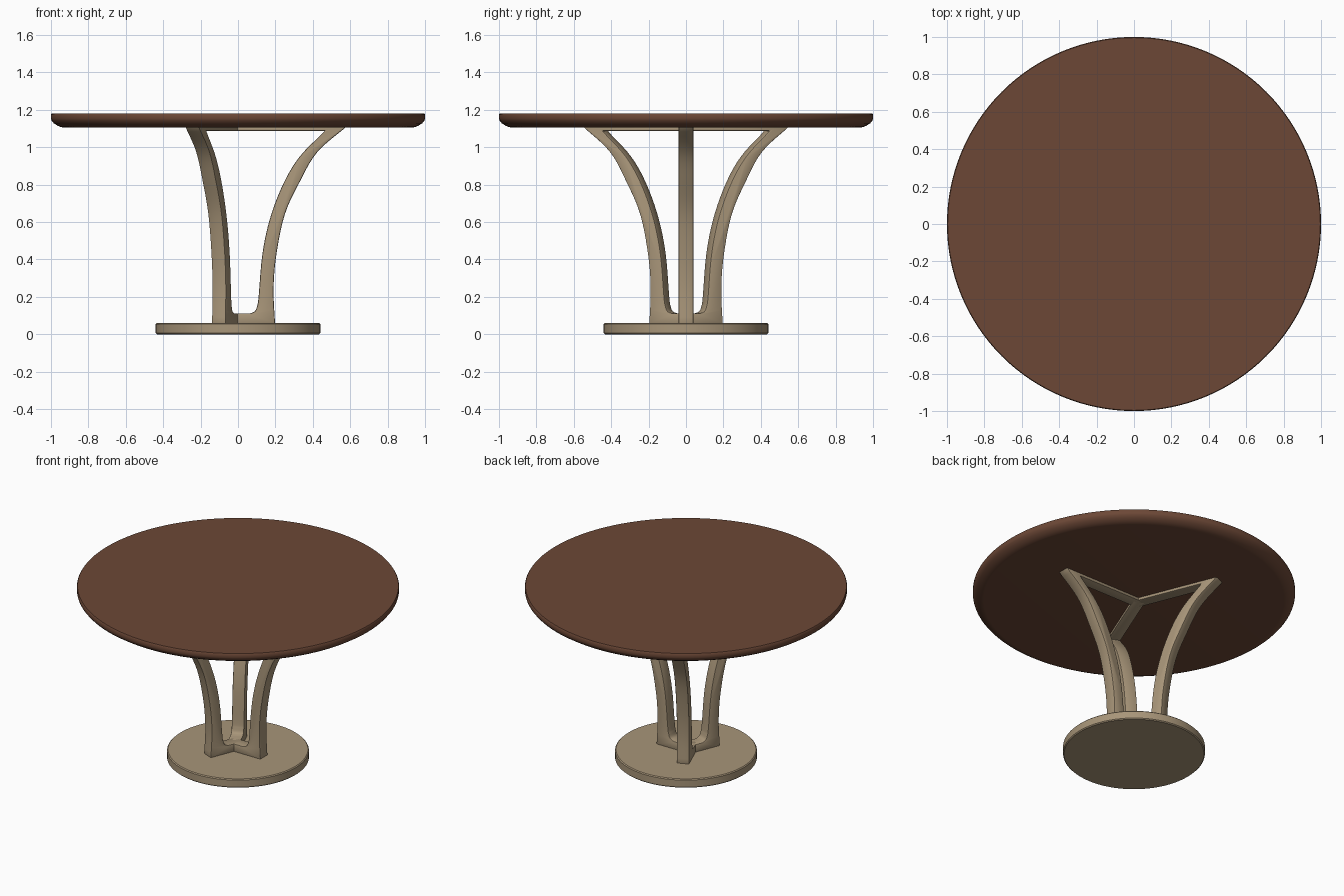
import bpy, bmesh, math
from mathutils import Matrix, Vector

if "Cube" in bpy.data.objects:
    bpy.data.objects.remove(bpy.data.objects["Cube"], do_unlink=True)


def material(name, rgb):
    m = bpy.data.materials.new(name)
    m.use_nodes = True
    m.diffuse_color = (*rgb, 1)
    bsdf = m.node_tree.nodes["Principled BSDF"]
    bsdf.inputs["Base Color"].default_value = (*rgb, 1)
    bsdf.inputs["Roughness"].default_value = 0.6
    return m


walnut = material("walnut_brown", (0.15, 0.064, 0.037))
beige = material("warm_beige", (0.39, 0.30, 0.19))


def finish(bm, name, mat, bevel=0):
    bmesh.ops.recalc_face_normals(bm, faces=bm.faces)
    mesh = bpy.data.meshes.new(name)
    bm.to_mesh(mesh)
    bm.free()
    mesh.materials.append(mat)
    obj = bpy.data.objects.new(name, mesh)
    bpy.context.collection.objects.link(obj)
    bpy.ops.object.select_all(action="DESELECT")
    obj.select_set(True)
    bpy.context.view_layer.objects.active = obj
    if bevel:
        mod = obj.modifiers.new("soft_edges", "BEVEL")
        mod.width, mod.segments = bevel, 2
        mod.limit_method, mod.angle_limit = "ANGLE", math.radians(40)
        bpy.ops.object.modifier_apply(modifier=mod.name)
    bpy.ops.object.shade_smooth_by_angle(angle=math.radians(35))
    return obj


def lathe(name, profile, mat, sides=128):
    """Spin an (r, z) profile into a solid disc."""
    bm = bmesh.new()
    rings = [[bm.verts.new((r * math.cos(a), r * math.sin(a), z))
              for a in (math.tau * i / sides for i in range(sides))]
             for r, z in profile]
    for low, high in zip(rings, rings[1:]):
        for i in range(sides):
            j = (i + 1) % sides
            bm.faces.new((low[i], low[j], high[j], high[i]))
    bm.faces.new(rings[0])
    bm.faces.new(rings[-1])
    return finish(bm, name, mat)


def smooth_path(points, steps=5):
    """Sample a smooth curve through the points."""
    p = [Vector(q) for q in points]
    p = [2 * p[0] - p[1]] + p + [2 * p[-1] - p[-2]]
    out = []
    for a, b, c, d in zip(p, p[1:], p[2:], p[3:]):
        for k in range(steps):
            t = k / steps
            out.append(0.5 * (2 * b + (c - a) * t + (2 * a - 5 * b + 4 * c - d) * t * t
                              + (3 * b - a - 3 * c + d) * t ** 3))
    return out + [p[-2]]


# Round top with an undercut rim
lathe("tabletop", [(0.932, 1.106), (0.945, 1.107), (0.965, 1.115), (0.985, 1.128),
                   (0.997, 1.143), (1.0, 1.152), (1.0, 1.174), (0.996, 1.18)], walnut)

# Round floor plate
lathe("base_plate", [(0.434, 0), (0.44, 0.006), (0.44, 0.054), (0.434, 0.06)], beige)

# Each leg is one flat loop: foot, flared upright and top strut
outer = smooth_path([(0.198, 0.055), (0.19, 0.24), (0.205, 0.425), (0.25, 0.64),
                     (0.33, 0.815), (0.425, 0.975), (0.58, 1.11)])
inner = smooth_path([(0.465, 1.087), (0.33, 0.95), (0.24, 0.80), (0.17, 0.615),
                     (0.13, 0.425), (0.11, 0.2), (0.102, 0.15), (0.09, 0.123), (0.065, 0.112)])
hub = -0.03
loop = ([Vector((hub, 0.055))] + outer + [Vector((hub, 1.11)), Vector((hub, 1.087))]
        + inner + [Vector((hub, 0.112))])


def leg(name, origin_x, angle, width=0.08):
    bm = bmesh.new()
    face = bm.faces.new([bm.verts.new((p.x, -width / 2, p.y)) for p in loop])
    side = bmesh.ops.extrude_face_region(bm, geom=[face])
    verts = [v for v in side["geom"] if isinstance(v, bmesh.types.BMVert)]
    bmesh.ops.translate(bm, verts=verts, vec=(0, width, 0))
    place = Matrix.Translation((origin_x, 0, 0)) @ Matrix.Rotation(math.radians(angle), 4, "Z")
    bmesh.ops.transform(bm, matrix=place, verts=bm.verts)
    finish(bm, name, beige, bevel=0.007)


leg("left_leg", 0, 0)
leg("back_right_leg", hub, 112)
leg("front_right_leg", hub, -112)
